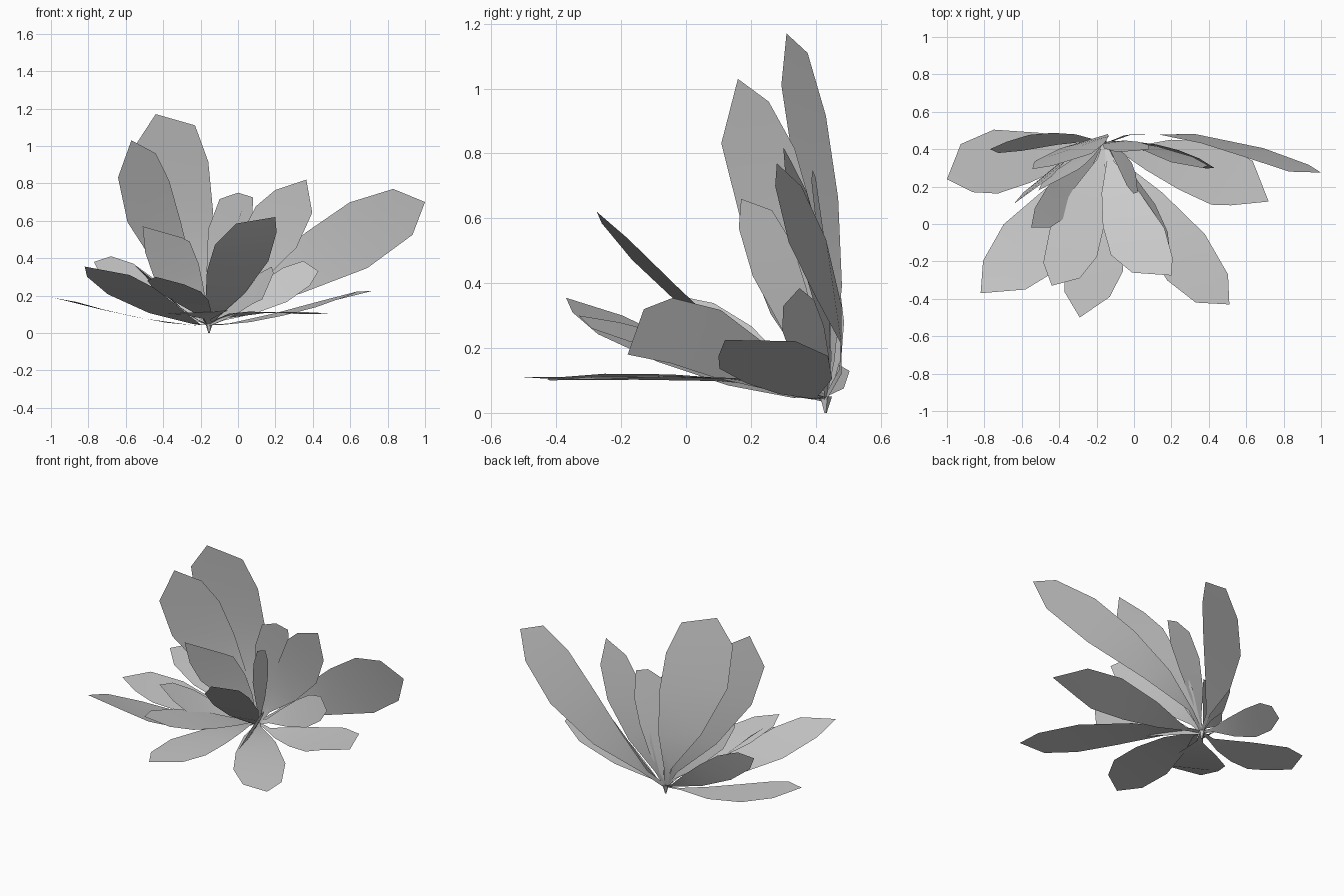
import bpy, math
from mathutils import Vector

if "Cube" in bpy.data.objects:
    bpy.data.objects.remove(bpy.data.objects["Cube"])

# all leaves fan out from one root point
ROOT = Vector((-0.155, 0.43, 0.045))
OUTWARD = Vector((0, 0.45, -1))

# leaf outline: (distance along, distance across), lopsided tip
LEFT = [(0, .10), (.12, .14), (.38, .75), (.68, 1.2), (.92, 1.08)]
RIGHT = [(0, -.10), (.10, -.14), (.30, -.55), (.54, -.85), (.77, -.92)]


def leaf(name, tip_a, tip_b, sag=0.05, wide=1.0, wide_b=None):
    """Leaf from the root to the short end edge tip_a - tip_b, bowed by sag."""
    a, b = Vector(tip_a), Vector(tip_b)
    axis = (a + b) / 2 - ROOT
    length = axis.length
    direction = axis.normalized()
    across = (a - b) - direction * (a - b).dot(direction)
    normal = direction.cross(across).normalized()
    if normal.dot(OUTWARD) < 0:
        normal.negate()
    verts = []
    for l, r in zip(LEFT, RIGHT):
        for (t, s), w in ((l, wide), (r, wide_b or wide)):
            k = w if t > .2 else min(1, 0.13 / across.length)
            bow = normal * sag * length * math.sin(math.pi * t ** 0.7)
            p = ROOT + axis * t + across * s * k + bow
            p.z = max(p.z, 0.0)
            verts.append(p)
    verts += [a, b]
    faces = [(i, i + 1, i + 3, i + 2) for i in range(0, len(verts) - 2, 2)]
    mesh = bpy.data.meshes.new(name)
    mesh.from_pydata(verts, [], faces)
    for f in mesh.polygons:
        f.use_smooth = True
    bpy.context.collection.objects.link(bpy.data.objects.new(name, mesh))


# tall upright leaves at the back
leaf("tall_leaf_back", (-.44, .31, 1.17), (-.23, .375, 1.11), .05, 1.05, .8)
leaf("tall_leaf_left", (-.57, .16, 1.03), (-.44, .255, .96), .05, 1.7, .9)
leaf("tall_leaf_right", (.365, .30, .82), (.20, .33, .765), .05, 1.4, 1.0)
leaf("tall_leaf_centre", (0, .39, .75), (.08, .40, .725), .03, 1.4, 1.1)
leaf("long_leaf_right", (1.0, .275, .70), (.83, .28, .77), .08, 1.15, 1.0)

# middle leaves
leaf("front_raised_leaf", (.20, -.275, .62), (-.01, -.26, .585), .05, .65, .95)
leaf("inner_leaf_left", (-.51, .18, .57), (-.30, .29, .51), .03, .75)
leaf("inner_leaf_right", (.02, .17, .66), (.01, .265, .625), .02, .9)
leaf("side_leaf_left", (-.77, .40, .38), (-.68, .44, .41), .05, 1.1)
leaf("side_leaf_right", (.43, .30, .33), (.35, .35, .385), .04, .9)
leaf("low_inner_leaf_left", (-.55, -.02, .36), (-.45, -.02, .28), .04, 1.0)
leaf("low_inner_leaf_right", (.19, -.13, .32), (.13, -.18, .18), .01, .85, .4)

# low spreading leaves
leaf("front_left_leaf", (-.82, -.37, .355), (-.58, -.35, .31), .05, .9)
leaf("front_leaf_middle", (-.44, -.33, .30), (-.29, -.29, .26), -.02, 1.0)
leaf("flat_leaf_left", (-1.0, .24, .19), (-.86, .17, .165), .035, 1.85, 1.0)
leaf("flat_leaf_right", (.72, .12, .225), (.52, .10, .175), .03, 2.1, 1.0)
leaf("flat_leaf_front_right", (.51, -.43, .105), (.33, -.42, .10), -.04)
leaf("flat_leaf_front", (-.29, -.50, .11), (-.13, -.39, .11), -.04, 1.0)

# short pointed stub at the root
bpy.ops.mesh.primitive_cone_add(vertices=5, radius1=0.004, radius2=0.02,
                                depth=0.05, location=(-.155, .43, .025))
bpy.context.object.name = "root_stub"
